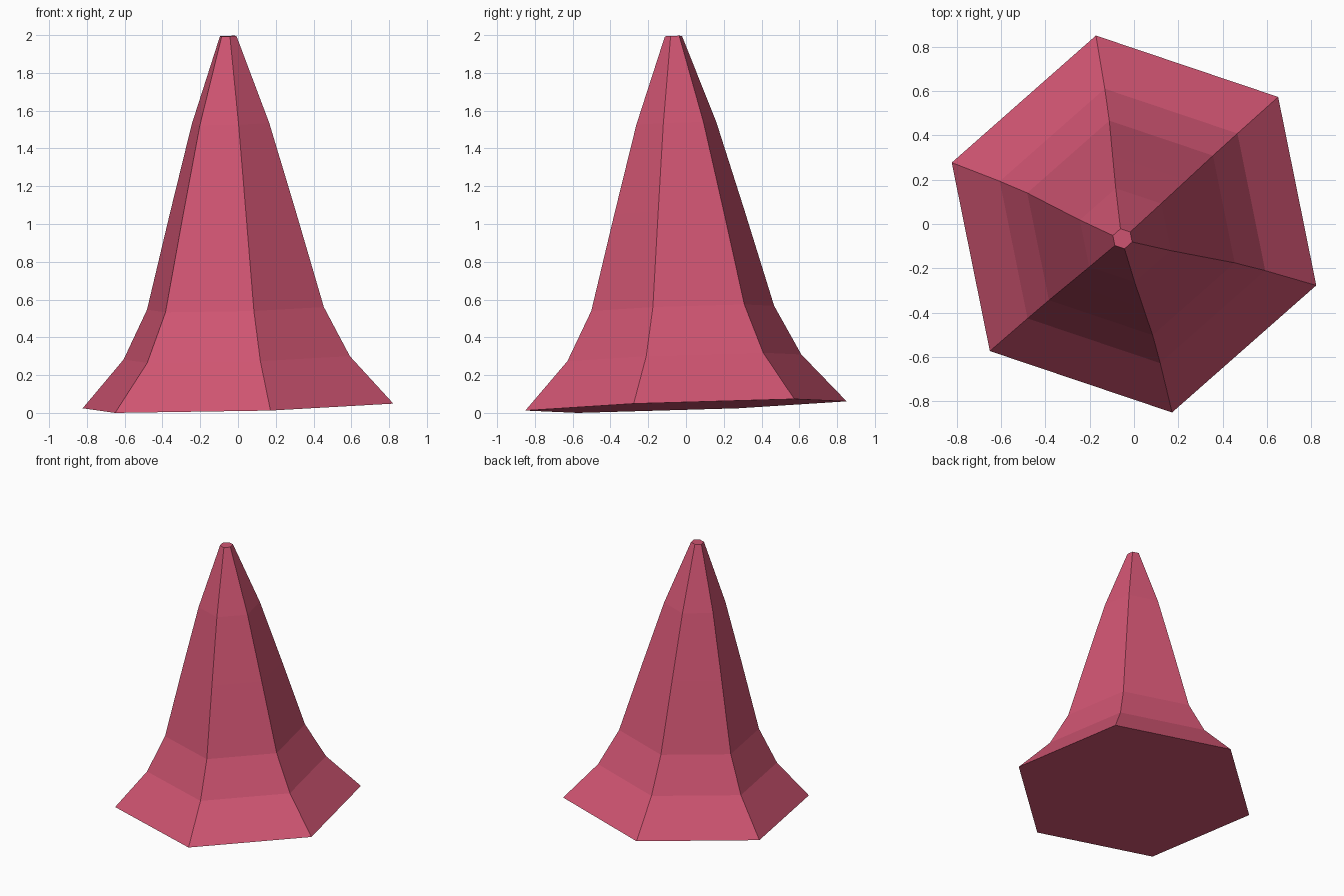
import bpy, bmesh, math
from mathutils import Vector, Matrix

if "Cube" in bpy.data.objects:
    bpy.data.objects.remove(bpy.data.objects["Cube"])

# Single flat colour
mat = bpy.data.materials.new("rose red")
mat.diffuse_color = (0.63, 0.09, 0.168, 1)
mat.use_nodes = True
mat.node_tree.nodes["Principled BSDF"].inputs["Base Color"].default_value = mat.diffuse_color

# Flared profile: (radius, distance along the axis)
profile = [(0.868, 0.0), (0.632, 0.255), (0.494, 0.517),
           (0.352, 1.025), (0.2165, 1.496), (0.046, 1.96)]
SIDES, START = 6, math.radians(41.4)

# Six-sided lathe of the profile
bm = bmesh.new()
rings = [[bm.verts.new((r * math.cos(START + i * math.tau / SIDES),
                        r * math.sin(START + i * math.tau / SIDES), h))
          for i in range(SIDES)] for r, h in profile]
for low, high in zip(rings, rings[1:]):
    for i in range(SIDES):
        j = (i + 1) % SIDES
        bm.faces.new((low[i], low[j], high[j], high[i]))
bm.faces.new(rings[0][::-1])
bm.faces.new(rings[-1])

# Slight lean of the axis, resting on the lowest base corner
axis = Vector((-0.0265, -0.034, 1)).normalized()
lean = Vector((0, 0, 1)).rotation_difference(axis).to_matrix().to_4x4()
bm.transform(lean)
bm.transform(Matrix.Translation((0, 0, -min(v.co.z for v in bm.verts))))
bm.normal_update()

mesh = bpy.data.meshes.new("leaning_spire")
bm.to_mesh(mesh)
bm.free()
mesh.materials.append(mat)
spire = bpy.data.objects.new("leaning_spire", mesh)
bpy.context.collection.objects.link(spire)
